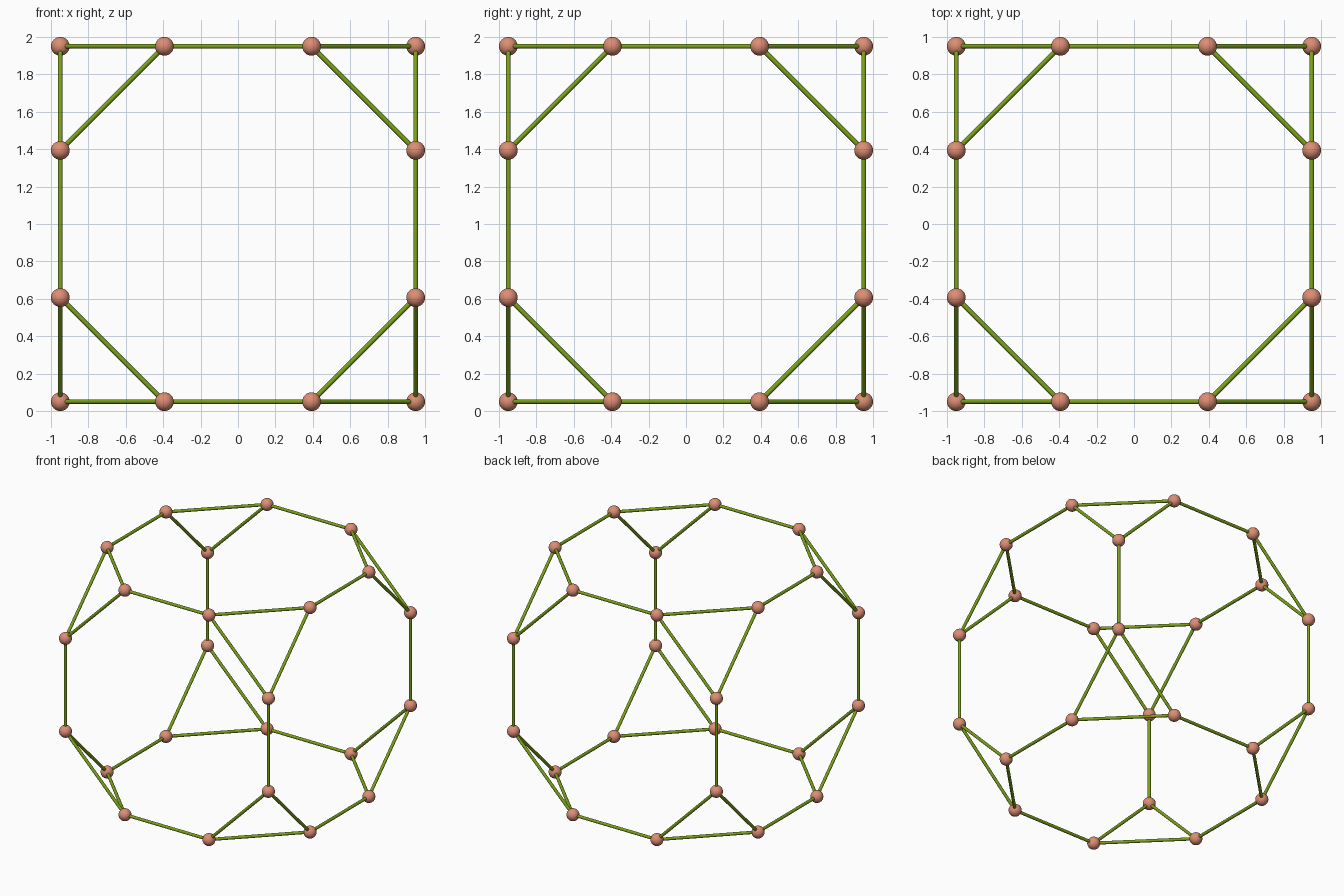
import bpy
from itertools import product
from mathutils import Vector

if "Cube" in bpy.data.objects:
    bpy.data.objects.remove(bpy.data.objects["Cube"])

A = 0.95                   # face distance from the centre
B = A * (2 ** 0.5 - 1)     # truncated corner offset
BALL_R, ROD_R = 0.05, 0.0125
CENTRE = Vector((0, 0, 1))


def material(name, color):
    mat = bpy.data.materials.new(name)
    mat.diffuse_color = color
    mat.use_nodes = True
    mat.node_tree.nodes["Principled BSDF"].inputs["Base Color"].default_value = mat.diffuse_color
    return mat


ball_mat = material("salmon", (0.72, 0.27, 0.18, 1))
rod_mat = material("olive_green", (0.2, 0.36, 0.01, 1))


def finish(name, mat):
    ob = bpy.context.object
    ob.name = name
    ob.data.materials.append(mat)
    bpy.ops.object.shade_smooth_by_angle()
    return ob


def place_copy(source, name, location, rotation=None):
    ob = bpy.data.objects.new(name, source.data)
    ob.location = location
    if rotation:
        ob.rotation_mode = 'QUATERNION'
        ob.rotation_quaternion = rotation
    bpy.context.collection.objects.link(ob)


# Corners of a truncated cube: one short coordinate, two long ones
corners = []
for axis in range(3):
    for signs in product((-1, 1), repeat=3):
        corners.append(Vector([s * (B if i == axis else A) for i, s in enumerate(signs)]))

# Corner balls
bpy.ops.mesh.primitive_uv_sphere_add(segments=32, ring_count=16, radius=BALL_R,
                                     location=corners[0] + CENTRE)
ball = finish("corner_ball", ball_mat)
for c in corners[1:]:
    place_copy(ball, "corner_ball", c + CENTRE)

# Rods between every pair of neighbouring corners (all edges equal 2B)
bpy.ops.mesh.primitive_cylinder_add(vertices=16, radius=ROD_R, depth=2 * B)
rod = finish("edge_rod", rod_mat)
for i, p in enumerate(corners):
    for q in corners[i + 1:]:
        if abs((q - p).length - 2 * B) < 0.001:
            place_copy(rod, "edge_rod", (p + q) / 2 + CENTRE,
                       (q - p).to_track_quat('Z', 'Y'))
bpy.data.objects.remove(rod)
